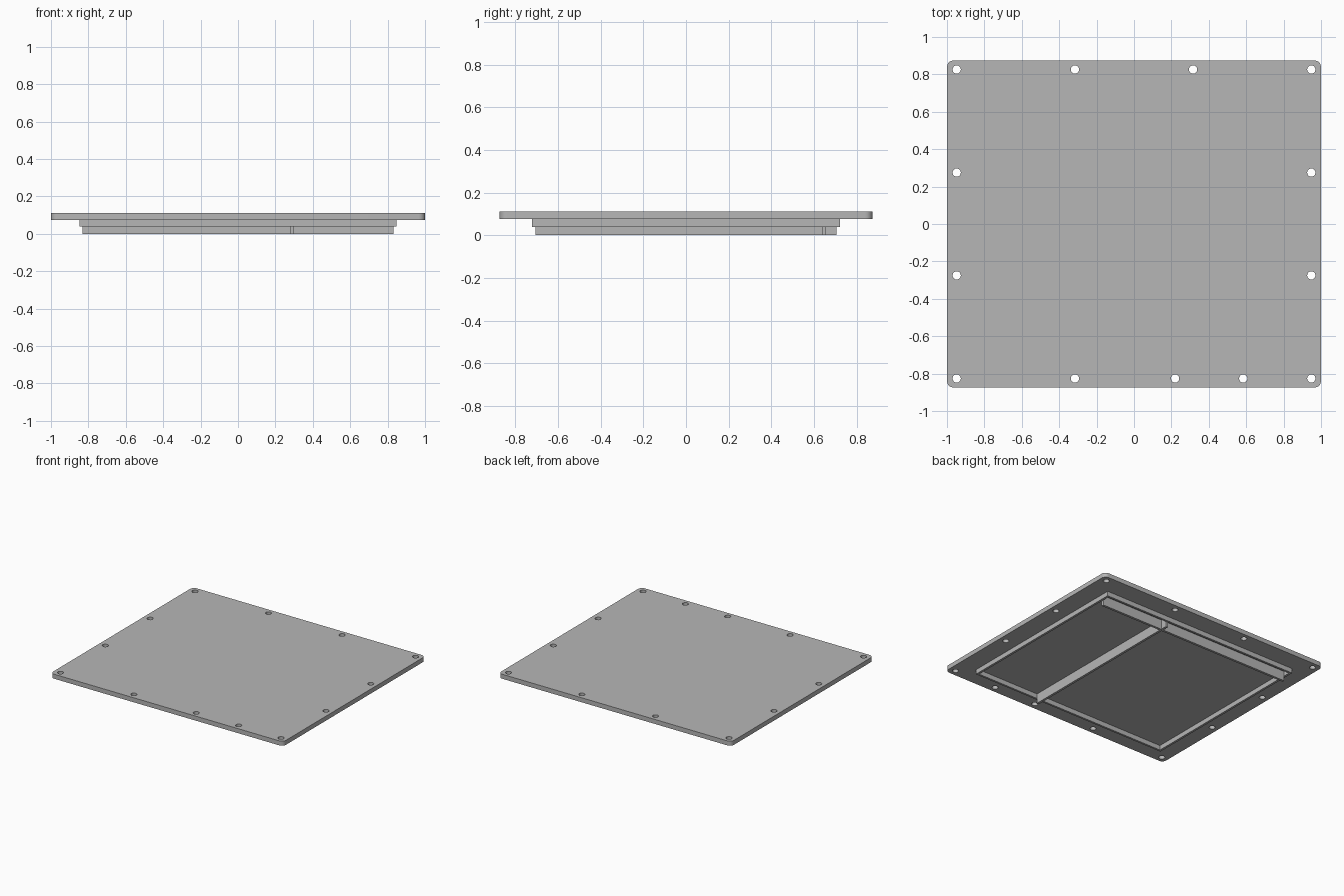
import bpy
import bmesh
import math
from mathutils import Matrix, Vector

default = bpy.data.objects.get("Cube")
if default:
    bpy.data.objects.remove(default, do_unlink=True)

# One plain grey for the whole cover
grey = bpy.data.materials.new("plain grey")
grey.use_nodes = True
colour = (0.47, 0.47, 0.47, 1)
grey.diffuse_color = colour
grey.node_tree.nodes["Principled BSDF"].inputs["Base Color"].default_value = colour

HALF_X, HALF_Y, TOP = 1.0, 0.874, 0.11
PLATE_Z, FRAME_Z = 0.075, 0.039
CORNER = 0.035
OUT_X, OUT_Y = 0.848, 0.722     # frame outside
IN_X, IN_Y = 0.831, 0.706       # frame inside


def finish(name, bm):
    bmesh.ops.recalc_face_normals(bm, faces=bm.faces)
    mesh = bpy.data.meshes.new(name)
    bm.to_mesh(mesh)
    bm.free()
    mesh.materials.append(grey)
    obj = bpy.data.objects.new(name, mesh)
    bpy.context.collection.objects.link(obj)
    return obj


def box(name, low, high):
    low, high = Vector(low), Vector(high)
    bm = bmesh.new()
    place = Matrix.Translation((low + high) / 2) @ Matrix.Diagonal((*(high - low), 1))
    bmesh.ops.create_cube(bm, size=1, matrix=place)
    return finish(name, bm)


# Top plate with rounded vertical corners
plate = box("cover_plate", (-HALF_X, -HALF_Y, PLATE_Z), (HALF_X, HALF_Y, TOP))
bm = bmesh.new()
bm.from_mesh(plate.data)
uprights = [e for e in bm.edges if abs(e.verts[0].co.z - e.verts[1].co.z) > 0.01]
bmesh.ops.bevel(bm, geom=uprights, offset=CORNER, segments=8, profile=0.5, affect='EDGES')
bm.to_mesh(plate.data)
bm.free()

# Screw holes around the rim, cut right through
holes = [(x, 0.826) for x in (-0.948, -0.316, 0.316, 0.948)]
holes += [(x, -0.826) for x in (-0.948, -0.316, 0.22, 0.584, 0.948)]
holes += [(x, y) for x in (-0.948, 0.948) for y in (-0.275, 0.275)]
bm = bmesh.new()
for x, y in holes:
    bmesh.ops.create_cone(bm, cap_ends=True, segments=32, radius1=0.022, radius2=0.022,
                          depth=0.2, matrix=Matrix.Translation((x, y, TOP)))
cutter = finish("hole_cutter", bm)
cutter.hide_render = True
cut = plate.modifiers.new("screw_holes", 'BOOLEAN')
cut.operation = 'DIFFERENCE'
cut.solver = 'EXACT'
cut.object = cutter
bpy.ops.object.select_all(action='DESELECT')
plate.select_set(True)
bpy.context.view_layer.objects.active = plate
bpy.ops.object.modifier_apply(modifier=cut.name)
bpy.data.objects.remove(cutter, do_unlink=True)
bpy.ops.object.shade_smooth_by_angle(angle=math.radians(30))

# Locating frame under the plate
bm = bmesh.new()
signs = [(-1, -1), (1, -1), (1, 1), (-1, 1)]
loops = [[bm.verts.new((sx * hx, sy * hy, z)) for sx, sy in signs]
         for hx, hy, z in ((OUT_X, OUT_Y, PLATE_Z), (OUT_X, OUT_Y, FRAME_Z),
                           (IN_X, IN_Y, FRAME_Z), (IN_X, IN_Y, PLATE_Z))]
for k, loop in enumerate(loops):
    after = loops[(k + 1) % 4]
    for i in range(4):
        j = (i + 1) % 4
        bm.faces.new((loop[i], loop[j], after[j], after[i]))
finish("locating_frame", bm)

# Deep ribs that cross inside the frame
RIB_Y0, RIB_Y1 = 0.637, 0.655
RIB_X0, RIB_X1 = 0.281, 0.299
box("long_rib", (-IN_X, RIB_Y0, 0), (IN_X, RIB_Y1, PLATE_Z))
box("cross_rib", (RIB_X0, -IN_Y, 0), (RIB_X1, RIB_Y0, PLATE_Z))
box("cross_rib_end", (RIB_X0, RIB_Y1, 0), (RIB_X1, IN_Y, PLATE_Z))
